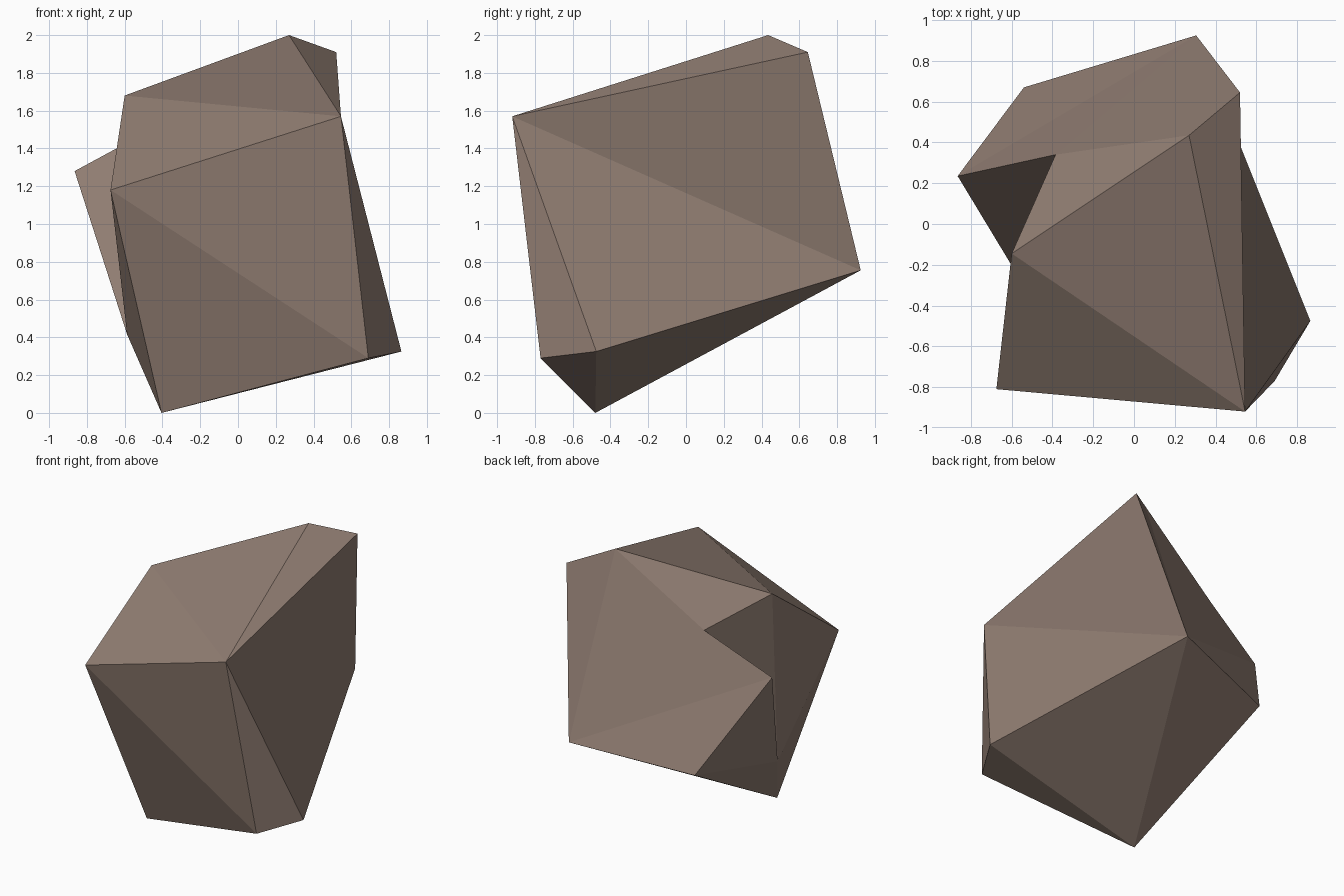
import bpy
import bmesh

cube = bpy.data.objects.get("Cube")
if cube:
    bpy.data.objects.remove(cube, do_unlink=True)

# Corners of the boulder, one letter each
corners = {
    "A": (0.27, 0.435, 2.0),     # peak
    "B": (0.52, 0.645, 1.91),    # rear shoulder
    "C": (0.545, -0.92, 1.57),   # front brow
    "D": (-0.6, -0.145, 1.68),   # side crest
    "E": (-0.865, 0.235, 1.28),  # side spur
    "F": (-0.675, -0.81, 1.18),  # front corner
    "G": (0.305, 0.925, 0.755),  # rear bulge
    "H": (0.69, -0.77, 0.29),    # front toe
    "I": (0.865, -0.475, 0.325), # side toe
    "J": (-0.405, -0.48, 0.0),   # foot
    "K": (-0.54, 0.67, 0.64),    # rear side bulge
    "L": (-0.587, -0.225, 0.415),# lower end of the cleft
    "M": (-0.385, 0.34, 1.54),   # inner end of the cleft
}

# Chipped facets, grouped by the side they form
facets = {
    "top": "ADC ACB",
    "front": "DFC FJH FHC",
    "left": "CHI BCG CIG",
    "underside": "HJI IJG GJK",
    "back": "GKE GEM GMA ABG",
    "right": "DLF FLJ EKL KJL",
    "cleft": "AMD MEL MLD",
}

bm = bmesh.new()
points = {name: bm.verts.new(co) for name, co in corners.items()}
for side in facets.values():
    for facet in side.split():
        bm.faces.new([points[name] for name in facet])
bmesh.ops.recalc_face_normals(bm, faces=bm.faces)

mesh = bpy.data.meshes.new("boulder")
bm.to_mesh(mesh)
bm.free()

# Warm brown stone
stone = bpy.data.materials.new("brown_stone")
stone.use_nodes = True
colour = (0.28, 0.205, 0.168, 1.0)
stone.diffuse_color = colour
shader = next(n for n in stone.node_tree.nodes if n.type == "BSDF_PRINCIPLED")
shader.inputs["Base Color"].default_value = colour
mesh.materials.append(stone)

boulder = bpy.data.objects.new("boulder", mesh)
bpy.context.collection.objects.link(boulder)
